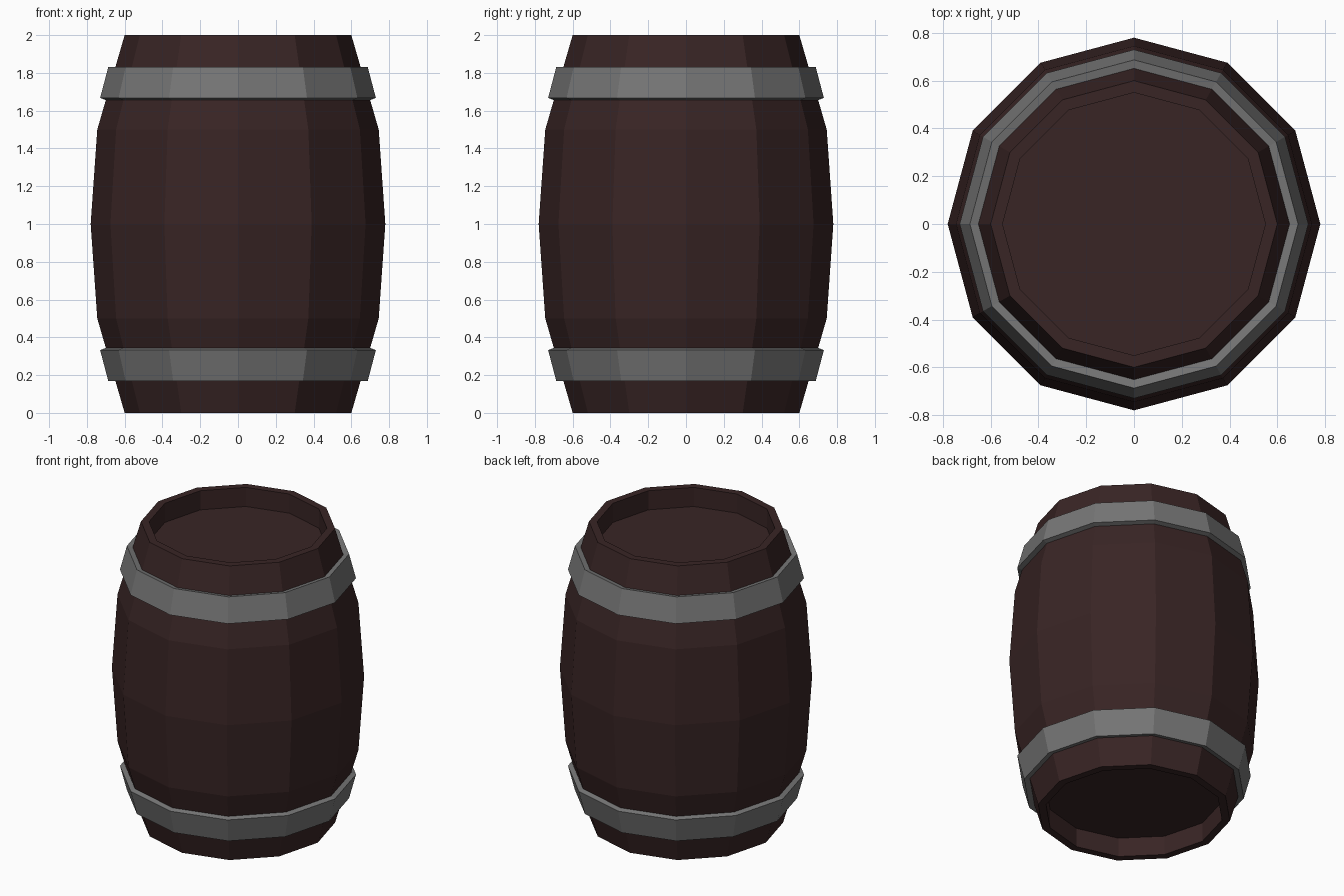
import bpy
import bmesh
from math import cos, sin, tau

SIDES = 12

cube = bpy.data.objects.get("Cube")
if cube:
    bpy.data.objects.remove(cube, do_unlink=True)


def make_material(name, color):
    mat = bpy.data.materials.new(name)
    mat.use_nodes = True
    mat.diffuse_color = color
    bsdf = next(n for n in mat.node_tree.nodes if n.type == 'BSDF_PRINCIPLED')
    bsdf.inputs["Base Color"].default_value = color
    return mat


def lathe(name, profile, mat, closed=False):
    """Spin a (radius, z) profile around z; open profiles get end caps."""
    bm = bmesh.new()
    rings = [[bm.verts.new((r * cos(tau * i / SIDES), r * sin(tau * i / SIDES), z))
              for i in range(SIDES)] for r, z in profile]
    pairs = list(zip(rings, rings[1:]))
    if closed:
        pairs.append((rings[-1], rings[0]))
    else:
        bm.faces.new(rings[0])
        bm.faces.new(rings[-1])
    for low, high in pairs:
        for i in range(SIDES):
            j = (i + 1) % SIDES
            bm.faces.new((low[i], low[j], high[j], high[i]))
    bmesh.ops.recalc_face_normals(bm, faces=bm.faces)
    mesh = bpy.data.meshes.new(name)
    bm.to_mesh(mesh)
    bm.free()
    mesh.materials.append(mat)
    obj = bpy.data.objects.new(name, mesh)
    bpy.context.collection.objects.link(obj)
    return obj


wood = make_material("dark wood", (0.040, 0.018, 0.018, 1))
iron = make_material("grey iron", (0.18, 0.18, 0.18, 1))

# Bulging staves with a recessed lid at each end
upper = [(0.78, 1.0), (0.745, 1.5), (0.6, 2.0), (0.55, 2.0), (0.55, 1.87)]
lower = [(r, 2 - z) for r, z in reversed(upper[1:])]
lathe("barrel_body", lower + upper, wood)

# Slanted iron hoops, mirrored about the middle
hoop = [(0.695, 1.655), (0.73, 1.667), (0.687, 1.83), (0.647, 1.822)]
lathe("upper_hoop", hoop, iron, closed=True)
lathe("lower_hoop", [(r, 2 - z) for r, z in hoop], iron, closed=True)
